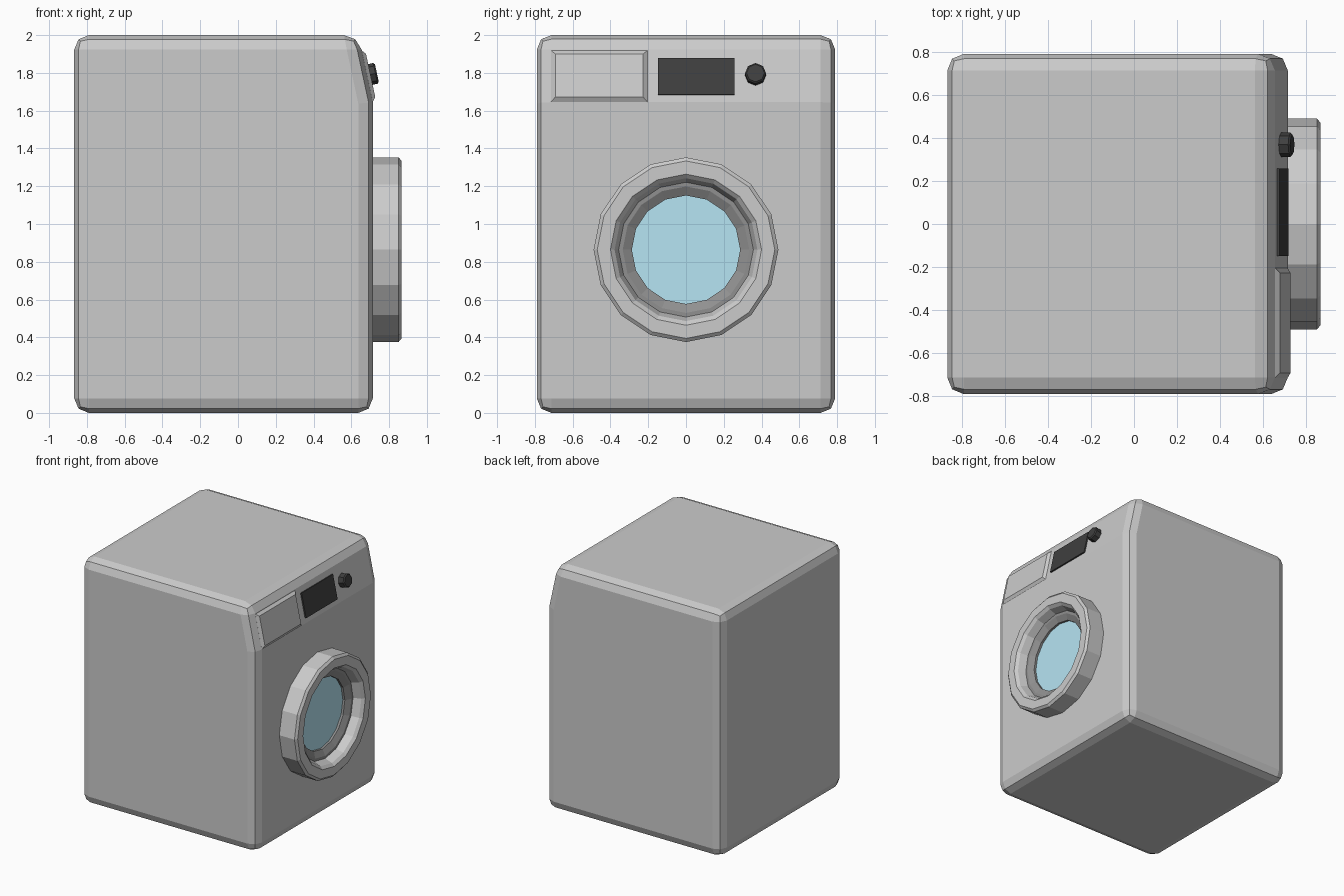
import bpy, bmesh, math
from mathutils import Matrix, Vector

if "Cube" in bpy.data.objects:
    bpy.data.objects.remove(bpy.data.objects["Cube"])


def material(name, rgb):
    m = bpy.data.materials.new(name)
    m.diffuse_color = (*rgb, 1)
    m.use_nodes = True
    m.node_tree.nodes["Principled BSDF"].inputs["Base Color"].default_value = m.diffuse_color
    return m


BLACK = material("black_plastic", (0.05, 0.05, 0.05))
DARK = material("dark_rubber", (0.28, 0.28, 0.28))
BLUE = material("blue_glass", (0.47, 0.78, 0.90))


def finish(name, bm, mat=None, matrix=None):
    bmesh.ops.recalc_face_normals(bm, faces=bm.faces)
    if matrix:
        bmesh.ops.transform(bm, matrix=matrix, verts=bm.verts)
    me = bpy.data.meshes.new(name)
    bm.to_mesh(me)
    bm.free()
    ob = bpy.data.objects.new(name, me)
    bpy.context.collection.objects.link(ob)
    if mat:
        me.materials.append(mat)
    return ob


# Cabinet: side profile extruded across the width, sharp edges rounded
KNEE_X, KNEE_Z, TOP_X = 0.714, 1.645, 0.638
bm = bmesh.new()
profile = [(-0.867, 0), (KNEE_X, 0), (KNEE_X, KNEE_Z), (TOP_X, 2), (-0.867, 2)]
side = bm.faces.new([bm.verts.new((x, -0.79, z)) for x, z in profile])
ext = bmesh.ops.extrude_face_region(bm, geom=[side], use_keep_orig=True)
bmesh.ops.translate(bm, vec=(0, 1.58, 0),
                    verts=[v for v in ext["geom"] if isinstance(v, bmesh.types.BMVert)])
bmesh.ops.recalc_face_normals(bm, faces=bm.faces)
sharp = [e for e in bm.edges if e.calc_face_angle(0) > math.radians(30)]
bmesh.ops.bevel(bm, geom=sharp, offset=0.077, segments=2, profile=0.5, affect='EDGES')
finish("cabinet", bm)

# Frame of the sloped control panel: local x = width, y = up the slope, z = outward
t = math.atan2(KNEE_X - TOP_X, 2 - KNEE_Z)
c, s = math.cos(t), math.sin(t)
PANEL = Matrix(((0, -s, c, KNEE_X), (1, 0, 0, 0), (0, c, s, KNEE_Z), (0, 0, 0, 1)))


def slab(name, y0, y1, z0, z1, height, inset, mat=None):
    """Raised panel piece with slanted borders."""
    bm = bmesh.new()
    v0, v1 = (z0 - KNEE_Z) / c, (z1 - KNEE_Z) / c
    rings = []
    for i, h in ((0, -0.01), (0, 0), (inset, height)):
        rings.append([bm.verts.new(p) for p in (
            (y0 + i, v0 + i, h), (y1 - i, v0 + i, h),
            (y1 - i, v1 - i, h), (y0 + i, v1 - i, h))])
    for a, b in zip(rings, rings[1:]):
        for k in range(4):
            n = (k + 1) % 4
            bm.faces.new((a[k], a[n], b[n], b[k]))
    bm.faces.new(rings[0])
    bm.faces.new(rings[-1])
    return finish(name, bm, mat, PANEL)


slab("detergent_drawer", -0.714, -0.205, 1.647, 1.918, 0.018, 0.022)
slab("display", -0.148, 0.257, 1.683, 1.876, 0.011, 0, BLACK)

# Knob: short low-poly cylinder with a softened front rim
bm = bmesh.new()
bmesh.ops.create_cone(bm, cap_ends=True, segments=8, radius1=0.056, radius2=0.056, depth=0.07,
                      matrix=Matrix.Translation((0.368, (1.788 - KNEE_Z) / c, 0.018)))
rim = [e for e in bm.edges if all(v.co.z > 0.03 for v in e.verts)]
bmesh.ops.bevel(bm, geom=rim, offset=0.008, segments=1, affect='EDGES')
finish("knob", bm, BLACK, PANEL)


def lathe(name, points, mat=None, cap=False, sides=16):
    """Spin (radius, x) points about the door axis."""
    bm = bmesh.new()
    rings = [[bm.verts.new((x, r * math.sin(a), 0.864 + r * math.cos(a)))
              for a in (2 * math.pi * k / sides for k in range(sides))]
             for r, x in points]
    for a, b in zip(rings, rings[1:]):
        for k in range(sides):
            n = (k + 1) % sides
            bm.faces.new((a[k], a[n], b[n], b[k]))
    if cap:
        bm.faces.new(rings[0])
        bm.faces.new(rings[-1])
    return finish(name, bm, mat)


# Door: outer frame with bowl, rubber ring and glass
lathe("door_frame", [(0.489, 0.70), (0.489, 0.85), (0.470, 0.866), (0.400, 0.866),
                     (0.378, 0.845), (0.355, 0.78), (0.355, 0.70), (0.489, 0.70)])
lathe("door_ring", [(0.357, 0.70), (0.357, 0.785), (0.335, 0.785), (0.287, 0.76),
                    (0.287, 0.70), (0.357, 0.70)], DARK)
lathe("door_glass", [(0.290, 0.70), (0.290, 0.742)], BLUE, cap=True)
